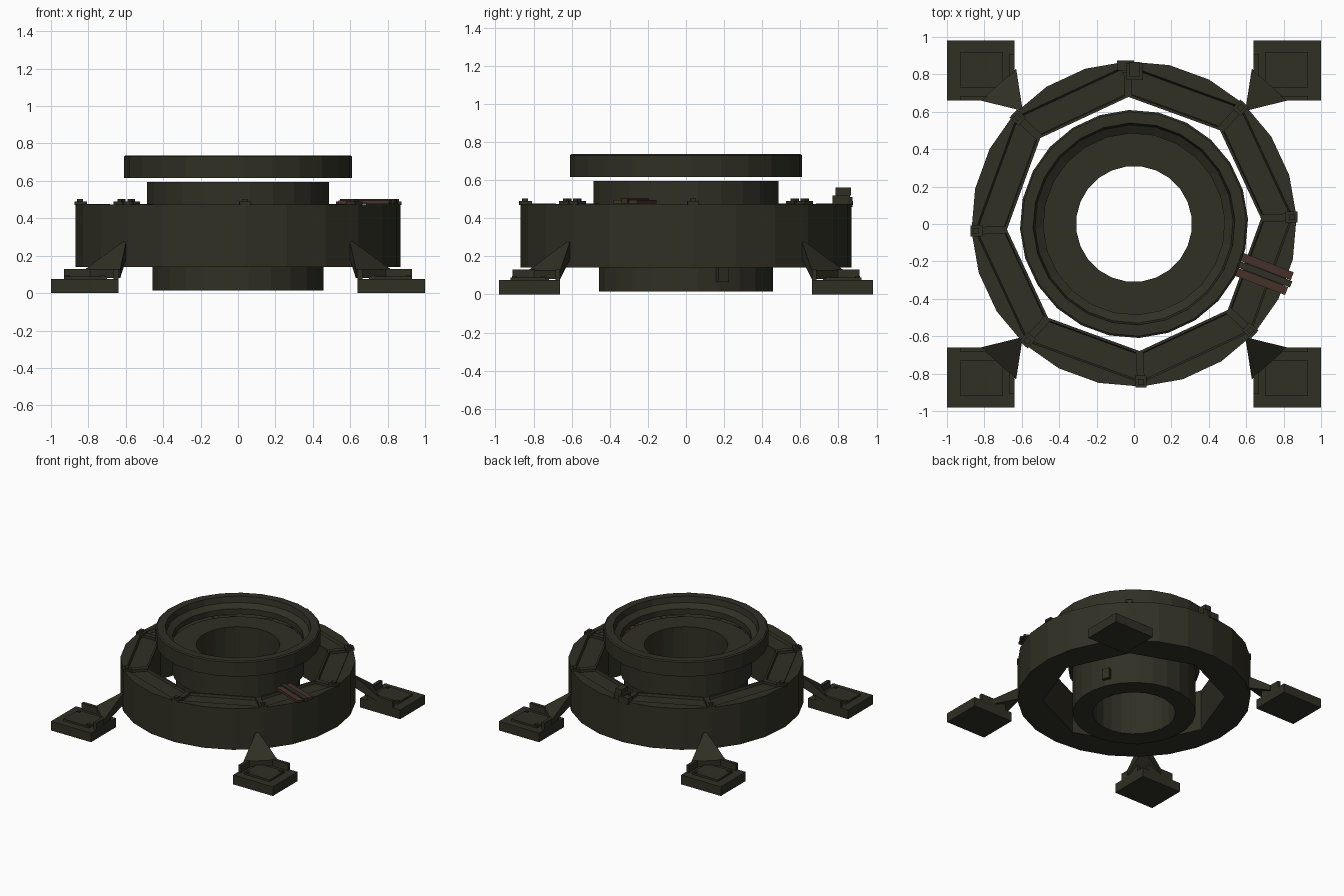
import bpy, bmesh, math
from mathutils import Vector, Matrix

old = bpy.data.objects.get("Cube")
if old:
    bpy.data.objects.remove(old, do_unlink=True)


def material(name, rgb):
    m = bpy.data.materials.new(name)
    m.use_nodes = True
    m.diffuse_color = (*rgb, 1)
    m.node_tree.nodes["Principled BSDF"].inputs["Base Color"].default_value = (*rgb, 1)
    return m


OLIVE = material("dark olive", (0.030, 0.029, 0.018))
BROWN = material("dark brown", (0.062, 0.031, 0.023))
JOINT = math.radians(2.5)      # angular offset of the eight ring segments
EIGHTH = math.pi / 4


def finish(name, bm, mat=OLIVE):
    bmesh.ops.recalc_face_normals(bm, faces=bm.faces)
    mesh = bpy.data.meshes.new(name)
    bm.to_mesh(mesh)
    bm.free()
    mesh.materials.append(mat)
    ob = bpy.data.objects.new(name, mesh)
    bpy.context.collection.objects.link(ob)
    return ob


def octagon(r):
    """Radius function of an octagon with corner radius r."""
    return lambda a: r * math.cos(EIGHTH / 2) / math.cos(a % EIGHTH - EIGHTH / 2)


def lathe(name, profile, sides, offset=0.0):
    """Spin a closed profile of (radius or radius function, height)."""
    bm = bmesh.new()
    loops = []
    for i in range(sides):
        a = math.tau * (i + 0.0001) / sides
        c, s = math.cos(a + offset), math.sin(a + offset)
        loop = []
        for r, z in profile:
            r = r(a) if callable(r) else r
            loop.append(bm.verts.new((r * c, r * s, z)))
        loops.append(loop)
    n = len(profile)
    for i in range(sides):
        p, q = loops[i], loops[(i + 1) % sides]
        for j in range(n):
            k = (j + 1) % n
            bm.faces.new((p[j], q[j], q[k], p[k]))
    return finish(name, bm)


def box(name, lo, hi, angle=0.0, mat=OLIVE):
    """Box between two corners, then turned about the z axis."""
    lo, hi = Vector(lo), Vector(hi)
    bm = bmesh.new()
    bmesh.ops.create_cube(bm, size=1)
    for v in bm.verts:
        v.co = Vector((lo[i] + (v.co[i] + 0.5) * (hi[i] - lo[i]) for i in range(3)))
    bm.transform(Matrix.Rotation(angle, 4, "Z"))
    return finish(name, bm, mat)


def hull(name, points):
    bm = bmesh.new()
    for p in points:
        bm.verts.new(p)
    bmesh.ops.convex_hull(bm, input=bm.verts)
    return finish(name, bm)


# Outer ring: round outside, octagonal inside, shallow pocket on top
lathe("outer_ring", [
    (octagon(0.68), 0.14), (0.87, 0.14), (0.87, 0.475), (octagon(0.85), 0.475),
    (octagon(0.84), 0.455), (octagon(0.70), 0.455), (octagon(0.695), 0.475),
    (octagon(0.68), 0.475)], 24, JOINT)

# Central drum with a through hole
lathe("lower_drum", [(0.31, 0.015), (0.46, 0.015), (0.46, 0.38), (0.31, 0.38)],
      24, math.radians(7.5))
lathe("upper_drum", [(0.31, 0.38), (0.49, 0.38), (0.49, 0.595), (0.31, 0.595)],
      24, math.radians(7.5))

# Floating top ring with a stepped, sloping inner wall
lathe("top_ring", [
    (0.485, 0.615), (0.61, 0.615), (0.61, 0.73), (0.60, 0.737),
    (0.54, 0.737), (0.53, 0.69), (0.485, 0.66)], 24, JOINT)

# Joint bridges and clamps at the segment joints
for k in range(8):
    a = k * EIGHTH + JOINT
    box(f"joint_bridge_{k}", (0.685, -0.02, 0.45), (0.845, 0.02, 0.476), a)
    box(f"joint_clamp_{k}", (0.81, -0.03, 0.47), (0.875, 0.03, 0.49), a)
    box(f"clamp_bolt_{k}", (0.83, -0.015, 0.49), (0.86, 0.015, 0.503), a)

# Tall latch at the back
box("latch_base", (-0.09, 0.82, 0.46), (0.0, 0.875, 0.51))
box("latch_body", (-0.04, 0.77, 0.47), (0.045, 0.86, 0.52))
box("latch_top", (-0.025, 0.785, 0.52), (0.03, 0.865, 0.56))

# Plank bridge across the ring
turn = math.radians(-21)
box("plank_a", (0.60, 0.02, 0.476), (0.89, 0.065, 0.495), turn, BROWN)
box("plank_b", (0.60, -0.065, 0.476), (0.89, -0.02, 0.495), turn, BROWN)
box("plank_rail", (0.59, -0.018, 0.476), (0.90, 0.018, 0.503), turn)

# Tab on the side of the lower drum
box("drum_tab", (0.44, -0.03, 0.065), (0.485, 0.03, 0.15), math.radians(24))

# Four feet, each tied to the ring by a flared gusset
for fb, sy in (("front", -1), ("back", 1)):
    for lr, sx in (("right", -1), ("left", 1)):
        tag = f"{fb}_{lr}"

        def foot_box(part, lo, hi):
            x, y = sorted((sx * lo[0], sx * hi[0])), sorted((sy * lo[1], sy * hi[1]))
            box(f"{part}_{tag}", (x[0], y[0], lo[2]), (x[1], y[1], hi[2]))

        foot_box("foot_pad", (0.64, 0.66, 0), (1.0, 0.98, 0.075))
        foot_box("foot_plate", (0.70, 0.73, 0.07), (0.93, 0.92, 0.09))
        foot_box("foot_lip_x", (0.70, 0.66, 0.07), (0.93, 0.685, 0.13))
        foot_box("foot_lip_y", (0.64, 0.72, 0.07), (0.665, 0.91, 0.13))
        for bx, by in ((0.72, 0.90), (0.91, 0.75)):
            foot_box("foot_bolt", (bx - 0.012, by - 0.012, 0.09), (bx + 0.012, by + 0.012, 0.097))
        base = [(0.63, 0.83), (0.82, 0.66)]
        points = [(0.595, 0.605, 0.29), (0.595, 0.605, 0.19)]
        points += [(x, y, z) for x, y in base for z in (0.08, 0.125)]
        hull(f"gusset_{tag}", [(sx * x, sy * y, z) for x, y, z in points])
